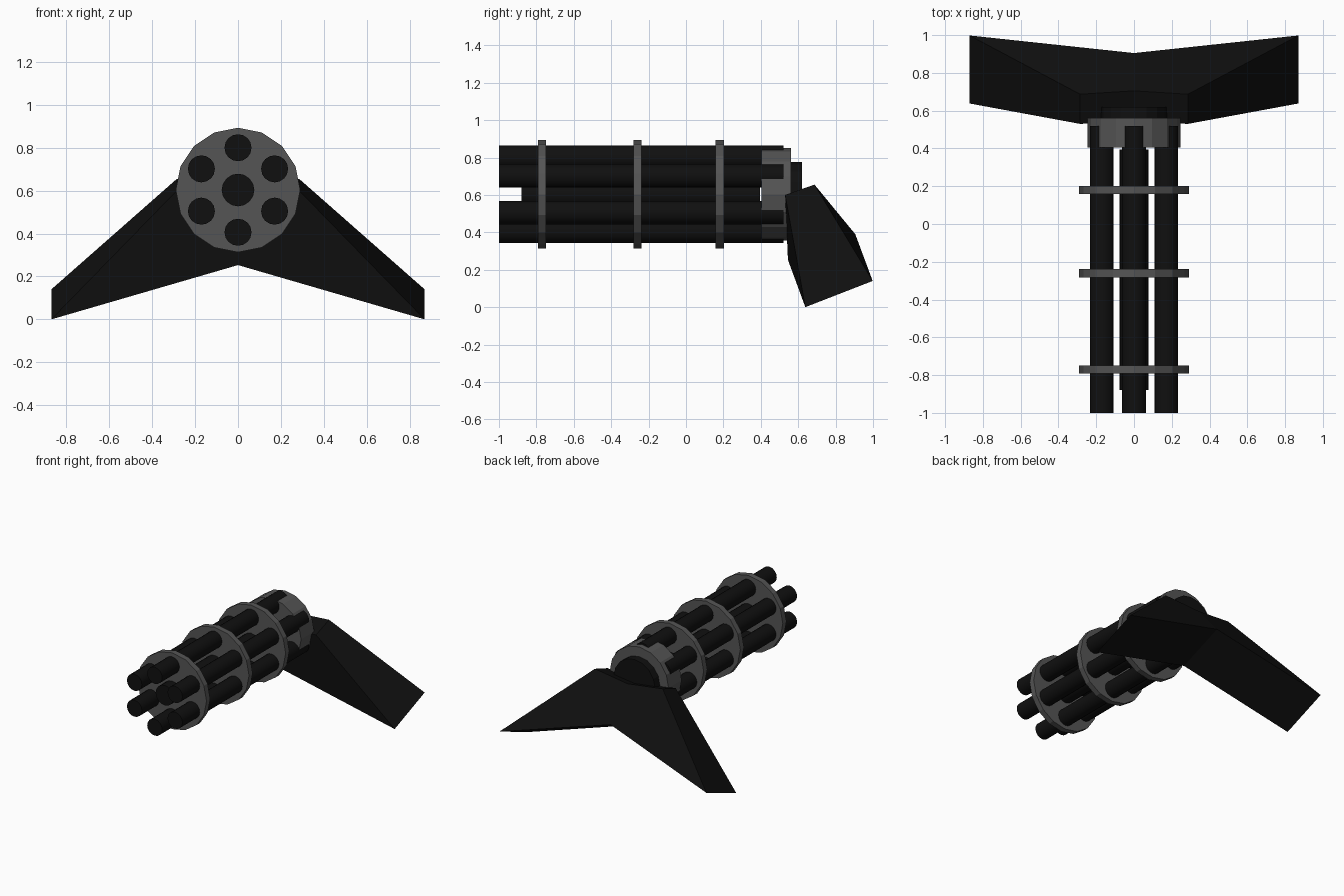
import bpy, bmesh, math

if "Cube" in bpy.data.objects:
    bpy.data.objects.remove(bpy.data.objects["Cube"])

AXIS_Z = 0.603


def material(name, v):
    m = bpy.data.materials.new(name)
    m.diffuse_color = (v, v, v, 1)
    m.use_nodes = True
    m.node_tree.nodes["Principled BSDF"].inputs["Base Color"].default_value = m.diffuse_color
    return m


black = material("black_metal", 0.005)
grey = material("dark_grey_metal", 0.09)


def cylinder(name, radius, y0, y1, mat, sides=16, x=0.0, z=AXIS_Z, smooth=False):
    """Cylinder lying along y from y0 to y1, one vertex pointing up."""
    bpy.ops.mesh.primitive_cylinder_add(
        vertices=sides, radius=radius, depth=y1 - y0,
        location=(x, (y0 + y1) / 2, z), rotation=(math.pi / 2, 0, 0))
    ob = bpy.context.object
    ob.name = name
    ob.data.materials.append(mat)
    if smooth:
        bpy.ops.object.shade_smooth_by_angle(angle=math.radians(40))
    return ob


# Ring of six barrels around a shorter central shaft
for i in range(6):
    a = math.radians(90 + 60 * i)
    cylinder(f"barrel_{i + 1}", 0.063, -1.0, 0.52, black,
             x=0.197 * math.cos(a), z=AXIS_Z + 0.197 * math.sin(a), smooth=True)
cylinder("central_shaft", 0.076, -0.88, 0.395, black, smooth=True)

# Clamp discs holding the barrels
for i, y in enumerate((-0.77, -0.26, 0.18)):
    cylinder(f"clamp_disc_{i + 1}", 0.29, y - 0.022, y + 0.022, grey)

# Rear housing and its hub
cylinder("rear_housing", 0.247, 0.405, 0.562, grey)
cylinder("rear_hub", 0.174, 0.55, 0.62, black)

# Swept wedge mount: half is modelled, then mirrored across x = 0
verts = [
    (0, 0.545, 0.253), (0, 0.905, 0.39),             # centre bottom, front and back
    (0, 0.55, 0.57), (0, 0.705, 0.625),              # centre top
    (0.285, 0.53, 0.60), (0.285, 0.687, 0.655),      # shoulder
    (0.87, 0.638, 0.0), (0.87, 0.998, 0.14),         # knife-edge tip
]
faces = [(0, 6, 4, 2), (1, 3, 5, 7), (2, 4, 5, 3), (4, 6, 7, 5), (0, 1, 7, 6)]
mesh = bpy.data.meshes.new("wing_mount")
mesh.from_pydata(verts, [], faces)
bm = bmesh.new()
bm.from_mesh(mesh)
bmesh.ops.recalc_face_normals(bm, faces=bm.faces)
geom = bm.verts[:] + bm.edges[:] + bm.faces[:]
bmesh.ops.mirror(bm, geom=geom, axis='X', merge_dist=0.001)
bmesh.ops.recalc_face_normals(bm, faces=bm.faces)
bm.to_mesh(mesh)
bm.free()
mesh.materials.append(black)
wing = bpy.data.objects.new("wing_mount", mesh)
bpy.context.collection.objects.link(wing)
